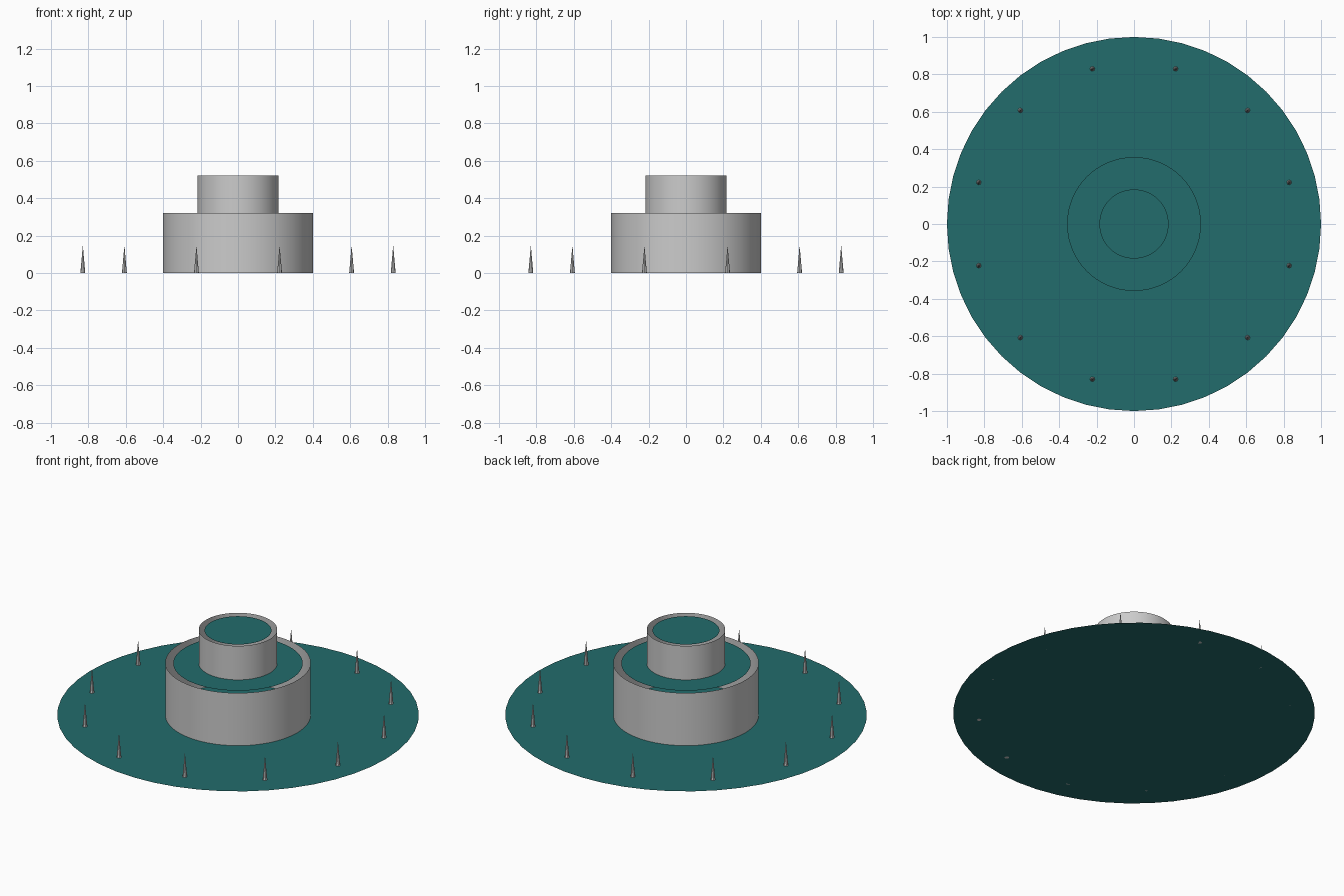
import bpy
import math

if "Cube" in bpy.data.objects:
    bpy.data.objects.remove(bpy.data.objects["Cube"])

water = bpy.data.materials.new("water_teal")
water.diffuse_color = (0.016, 0.15, 0.15, 1.0)
water.use_nodes = True
water.node_tree.nodes["Principled BSDF"].inputs["Base Color"].default_value = water.diffuse_color


def water_disc(name, radius, z, sides):
    """Flat, zero-thickness pool surface."""
    bpy.ops.mesh.primitive_circle_add(vertices=sides, radius=radius,
                                      fill_type='NGON', location=(0, 0, z))
    ob = bpy.context.object
    ob.name = name
    ob.data.materials.append(water)
    return ob


def open_wall(name, radius, z0, z1, sides=64):
    """Open tube without caps."""
    bpy.ops.mesh.primitive_cylinder_add(vertices=sides, radius=radius,
                                        depth=z1 - z0, end_fill_type='NOTHING',
                                        location=(0, 0, (z0 + z1) / 2))
    ob = bpy.context.object
    ob.name = name
    bpy.ops.object.shade_smooth_by_angle()
    return ob


# Pool surfaces of the three tiers
water_disc("pool_water", 1.0, 0.0, 48)
water_disc("lower_basin_water", 0.358, 0.315, 64)
water_disc("upper_basin_water", 0.185, 0.516, 64)

# Basin walls
open_wall("lower_basin_wall", 0.402, 0.0, 0.321)
open_wall("upper_basin_wall", 0.217, 0.312, 0.522)

# Ring of thin water jets
JETS, RING, HEIGHT = 12, 0.859, 0.149
for i in range(JETS):
    a = math.radians(15 + i * 360 / JETS)
    bpy.ops.mesh.primitive_cone_add(
        vertices=8, radius1=0.013, radius2=0.0, depth=HEIGHT,
        location=(RING * math.cos(a), RING * math.sin(a), HEIGHT / 2))
    bpy.context.object.name = f"jet_{i + 1}"
